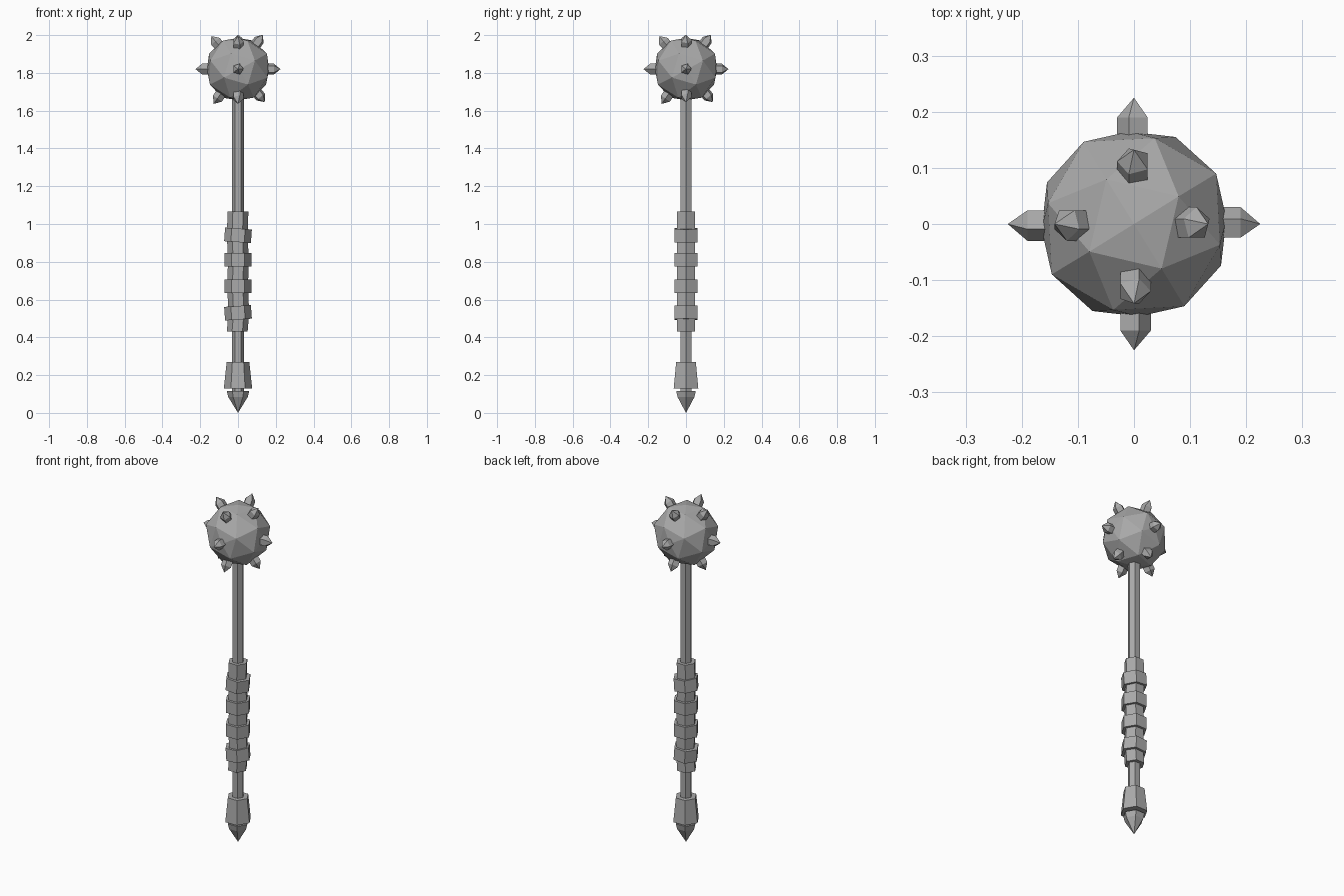
import bpy
import bmesh
from math import cos, sin, pi, radians
from itertools import permutations, product
from mathutils import Matrix, Vector

cube = bpy.data.objects.get("Cube")
if cube:
    bpy.data.objects.remove(cube, do_unlink=True)

steel = bpy.data.materials.new("grey steel")
steel.use_nodes = True
GREY = (0.4, 0.4, 0.4, 1)
steel.diffuse_color = GREY
steel.node_tree.nodes["Principled BSDF"].inputs["Base Color"].default_value = GREY


def finish(name, bm):
    bmesh.ops.recalc_face_normals(bm, faces=bm.faces)
    mesh = bpy.data.meshes.new(name)
    bm.to_mesh(mesh)
    bm.free()
    mesh.materials.append(steel)
    obj = bpy.data.objects.new(name, mesh)
    bpy.context.collection.objects.link(obj)
    return obj


def lathe(name, profile, sides=6, turn=0.0):
    """Faceted solid from (radius, height, sideways shift) rings; radius 0 is a point."""
    bm = bmesh.new()
    rings = []
    for r, z, shift in profile:
        count = sides if r else 1
        rings.append([bm.verts.new((shift + r * cos(turn + 2 * pi * i / sides),
                                    r * sin(turn + 2 * pi * i / sides), z))
                      for i in range(count)])
    for a, b in zip(rings, rings[1:]):
        for i in range(sides):
            j = (i + 1) % sides
            corners = [a[i % len(a)], a[j % len(a)], b[j % len(b)], b[i % len(b)]]
            bm.faces.new(list(dict.fromkeys(corners)))
    for ring in (rings[0], rings[-1]):
        if len(ring) > 2:
            bm.faces.new(ring)
    return finish(name, bm)


# Shaft, grip core, pommel and end spike, all six-sided
lathe("shaft", [(0.033, 0.1, 0), (0.033, 1.68, 0)])
lathe("grip", [(0.055, 0.43, -0.004), (0.055, 0.53, 0.004), (0.055, 0.67, -0.002),
               (0.055, 0.81, 0.002), (0.055, 0.94, -0.004), (0.055, 1.065, 0)])
lathe("pommel", [(0.075, 0.13, 0), (0.06, 0.27, 0)])
lathe("end_spike", [(0, 0, 0), (0.052, 0.085, 0), (0.06, 0.117, 0)])

# Raised bands on the grip, the outer two slightly tilted
for n, (height, tilt) in enumerate([(0.53, -4), (0.67, 0), (0.81, 0), (0.94, 4)]):
    band = lathe(f"grip_band_{n + 1}", [(0.071, -0.036, 0), (0.071, 0.036, 0)])
    band.location.z = height
    band.rotation_euler.y = radians(tilt)

# Faceted ball: corners on a chiral cube pattern, plus a point on each axis
CENTRE = Vector((0, 0, 1.82))
bm = bmesh.new()
for order in permutations(range(3)):
    odd = sum(order[i] > order[j] for i in range(3) for j in range(i + 1, 3)) % 2
    for signs in product((-1, 1), repeat=3):
        if (signs.count(-1) % 2) == odd:
            base = (0.082, 0.045, 0.151)
            bm.verts.new([base[k] * s for k, s in zip(order, signs)])
for axis in range(3):
    for s in (-0.165, 0.165):
        point = Vector()
        point[axis] = s
        bm.verts.new(point)
bmesh.ops.convex_hull(bm, input=bm.verts)
ball = finish("ball_head", bm)
ball.location = CENTRE
ball.rotation_euler.z = radians(3)

# Five-sided studs: a level ring of four, four raised and four lowered
for side, where in enumerate(("left", "back", "right", "front")):
    raised = 54 if where in ("left", "back") else 51
    lowered = -51 if where in ("left", "back") else -55
    for level, pitch in (("middle", 0), ("upper", raised), ("lower", lowered)):
        stud = lathe(f"{level}_stud_{where}",
                     [(0.03, 0.13, 0), (0.03, 0.19, 0), (0, 0.225, 0)], 5, pi / 2)
        stud.matrix_world = (Matrix.Translation(CENTRE)
                             @ Matrix.Rotation(side * pi / 2, 4, "Z")
                             @ Matrix.Rotation(radians(90 - pitch), 4, "Y"))
